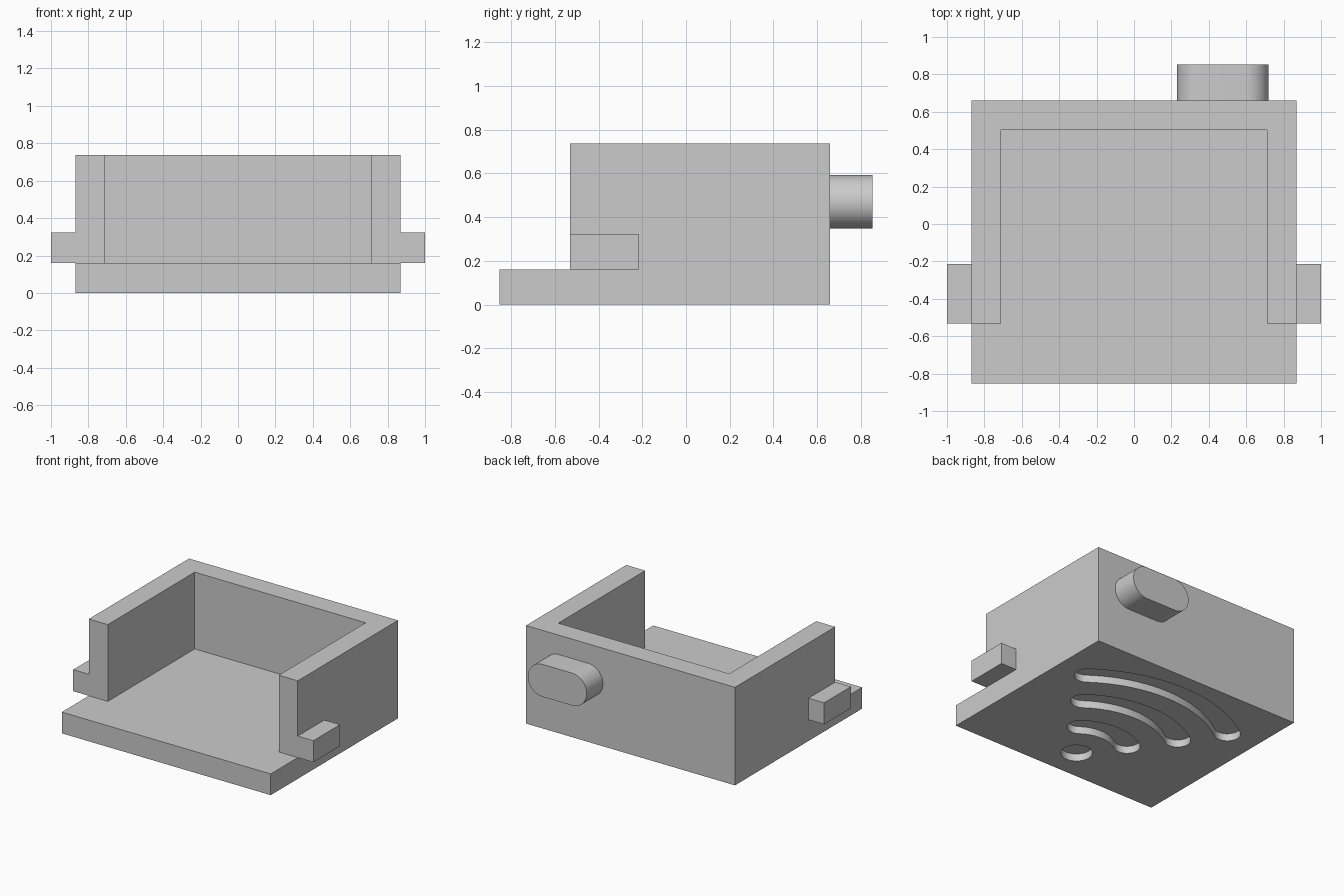
import bpy, bmesh
from math import sin, cos, pi, radians
from mathutils import Vector

cube = bpy.data.objects.get("Cube")
if cube:
    bpy.data.objects.remove(cube, do_unlink=True)

grey = bpy.data.materials.new("light grey")
grey.use_nodes = True
colour = (0.6, 0.6, 0.6, 1)
grey.diffuse_color = colour
grey.node_tree.nodes["Principled BSDF"].inputs["Base Color"].default_value = colour

W, FRONT, BACK, TOP = 0.87, -0.853, 0.66, 0.738   # body half width and limits
WALL, FLOOR, WALL_FRONT = 0.158, 0.16, -0.532
INNER = W - WALL


def prism(bm, points, offset):
    """Extrude a closed outline of 3D points along an offset."""
    face = bm.faces.new([bm.verts.new(p) for p in points])
    ext = bmesh.ops.extrude_face_region(bm, geom=[face])
    moved = [g for g in ext["geom"] if isinstance(g, bmesh.types.BMVert)]
    bmesh.ops.translate(bm, verts=moved, vec=Vector(offset))


def box(bm, x0, x1, y0, y1, z0, z1):
    prism(bm, [(x0, y0, z0), (x1, y0, z0), (x1, y1, z0), (x0, y1, z0)], (0, 0, z1 - z0))


def finish(bm, name):
    bmesh.ops.recalc_face_normals(bm, faces=bm.faces[:])
    mesh = bpy.data.meshes.new(name)
    bm.to_mesh(mesh)
    bm.free()
    mesh.materials.append(grey)
    obj = bpy.data.objects.new(name, mesh)
    bpy.context.scene.collection.objects.link(obj)
    return obj


def arc(cx, cy, r, start, end, steps):
    """Points on an arc, angles in radians."""
    angles = [start + (end - start) * i / steps for i in range(steps + 1)]
    return [(cx + r * cos(a), cy + r * sin(a)) for a in angles]


def cut(obj, cutter):
    cutter.hide_render = True
    mod = obj.modifiers.new("cut", "BOOLEAN")
    mod.operation, mod.solver, mod.object = "DIFFERENCE", "EXACT", cutter
    bpy.context.view_layer.objects.active = obj
    bpy.ops.object.modifier_apply(modifier=mod.name)
    bpy.data.objects.remove(cutter, do_unlink=True)


def smooth(obj):
    bpy.ops.object.select_all(action="DESELECT")
    obj.select_set(True)
    bpy.context.view_layer.objects.active = obj
    bpy.ops.object.shade_smooth_by_angle(angle=radians(30))


# Body: stepped side profile with a projecting front lip
bm = bmesh.new()
side = [(FRONT, 0), (BACK, 0), (BACK, TOP), (WALL_FRONT, TOP), (WALL_FRONT, FLOOR), (FRONT, FLOOR)]
prism(bm, [(-W, y, z) for y, z in side], (2 * W, 0, 0))
body = finish(bm, "tray_body")

# Open cavity between the three walls
bm = bmesh.new()
box(bm, -INNER, INNER, WALL_FRONT - 0.1, BACK - WALL, FLOOR, TOP + 0.1)
cut(body, finish(bm, "cavity_cutter"))

# Underside recesses: a dot and three concentric round-ended slots
DOT_Y, SLOT, DEPTH, SPREAD = -0.61, 0.09, 0.055, radians(36)
bm = bmesh.new()
outlines = [arc(0, DOT_Y, 0.108, 0, 2 * pi, 48)[:-1]]
for r in (0.355, 0.71, 1.06):
    a0, a1 = pi / 2 - SPREAD, pi / 2 + SPREAD
    outline = arc(0, DOT_Y, r + SLOT, a0, a1, 32)
    outline += arc(r * cos(a1), DOT_Y + r * sin(a1), SLOT, a1, a1 + pi, 16)[1:-1]
    outline += arc(0, DOT_Y, r - SLOT, a1, a0, 32)
    outline += arc(r * cos(a0), DOT_Y + r * sin(a0), SLOT, a0 + pi, a0 + 2 * pi, 16)[1:-1]
    outlines.append(outline)
for outline in outlines:
    prism(bm, [(x, y, -0.1) for x, y in outline], (0, 0, 0.1 + DEPTH))
cut(body, finish(bm, "recess_cutter"))
smooth(body)

# Side tabs at the front ends of the walls
for name, s in (("left_tab", 1), ("right_tab", -1)):
    bm = bmesh.new()
    box(bm, s * W, s, WALL_FRONT, -0.215, FLOOR, 0.322)
    finish(bm, name)

# Rounded plug on the back
bm = bmesh.new()
r, z = 0.122, 0.47
outline = arc(0.72 - r, z, r, -pi / 2, pi / 2, 24) + arc(0.23 + r, z, r, pi / 2, 3 * pi / 2, 24)
prism(bm, [(x, BACK, h) for x, h in outline], (0, 0.853 - BACK, 0))
smooth(finish(bm, "back_plug"))
